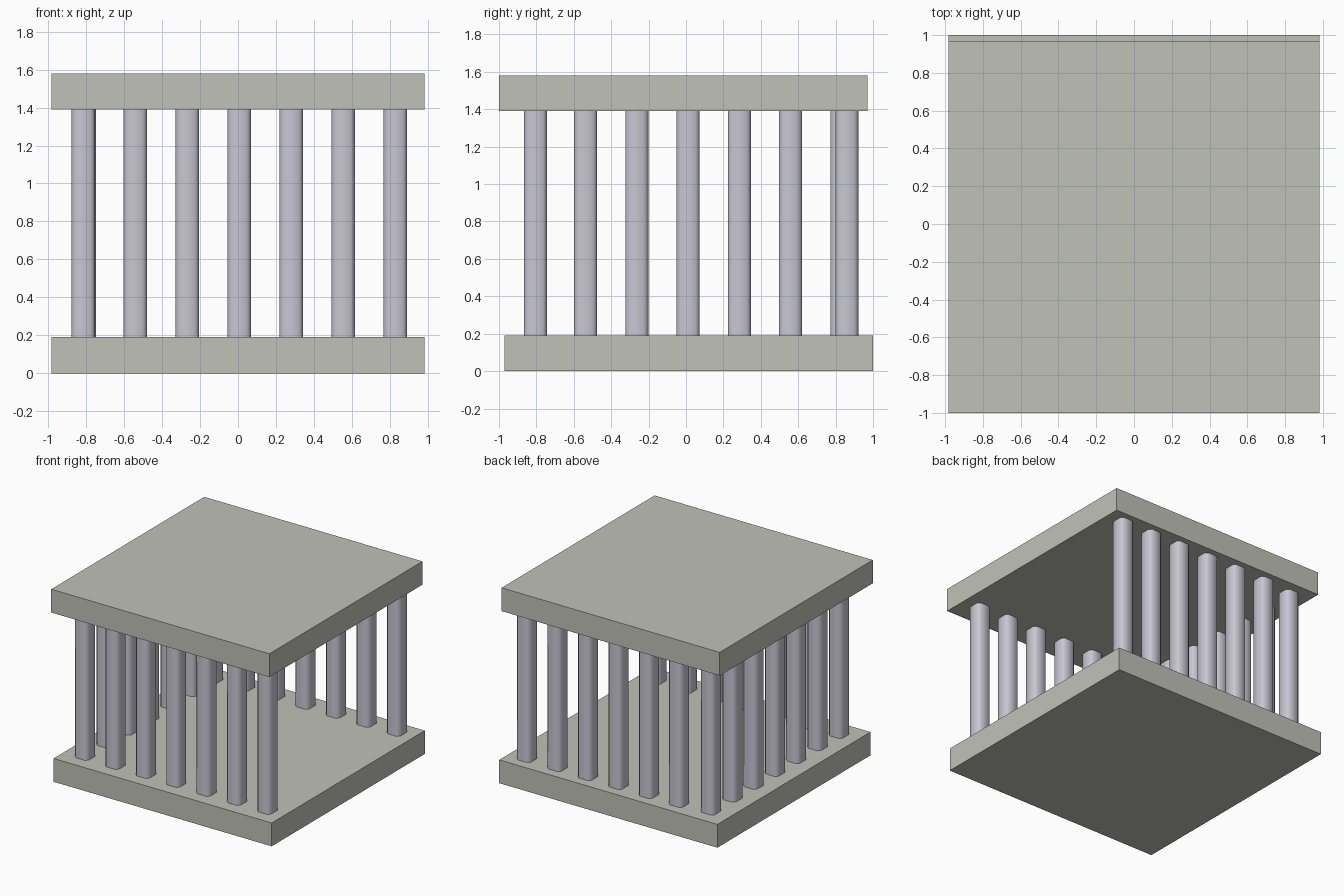
import bpy, bmesh, math

if "Cube" in bpy.data.objects:
    bpy.data.objects.remove(bpy.data.objects["Cube"])

def material(name, rgb):
    m = bpy.data.materials.new(name)
    m.diffuse_color = (*rgb, 1)
    m.use_nodes = True
    m.node_tree.nodes["Principled BSDF"].inputs["Base Color"].default_value = m.diffuse_color
    return m

stone = material("slab_stone", (0.53, 0.54, 0.48))
metal = material("column_metal", (0.58, 0.57, 0.65))

def box(name, x, y, z, mat, chamfer=0):
    """Box from (min, max) pairs, with optionally chamfered upright edges."""
    bm = bmesh.new()
    bmesh.ops.create_cube(bm, size=1)
    for v in bm.verts:
        for i, (lo, hi) in enumerate((x, y, z)):
            v.co[i] = lo if v.co[i] < 0 else hi
    if chamfer:
        upright = [e for e in bm.edges
                   if abs(e.verts[0].co.z - e.verts[1].co.z) > 0.01]
        bmesh.ops.bevel(bm, geom=upright, offset=chamfer, segments=1,
                        affect='EDGES')
    me = bpy.data.meshes.new(name)
    bm.to_mesh(me)
    bm.free()
    me.materials.append(mat)
    ob = bpy.data.objects.new(name, me)
    bpy.context.collection.objects.link(ob)
    return ob

def column(name, cx, cy):
    h = 0.0615
    ob = box(name, (cx - h, cx + h), (cy - h, cy + h), (0.19, 1.39), metal, 0.021)
    bpy.context.view_layer.objects.active = ob
    ob.select_set(True)
    bpy.ops.object.shade_smooth_by_angle(angle=math.radians(50))
    ob.select_set(False)

# floor and roof slabs, slightly offset from each other in depth
box("floor_slab", (-0.983, 0.983), (-0.97, 1.0), (0, 0.19), stone)
box("roof_slab", (-0.983, 0.983), (-1.0, 0.97), (1.39, 1.58), stone)

# rows of columns on three sides; the right side stays open
step = 0.274
for i in range(7):
    column(f"front_column_{i + 1}", 0.829 - i * step, -0.805)
    if i < 6:
        column(f"back_column_{i + 1}", 0.829 - i * step, 0.86)
        # the left row meets the front row's corner column
        column(f"left_column_{i + 1}", -0.809, 0.833 - i * step)
